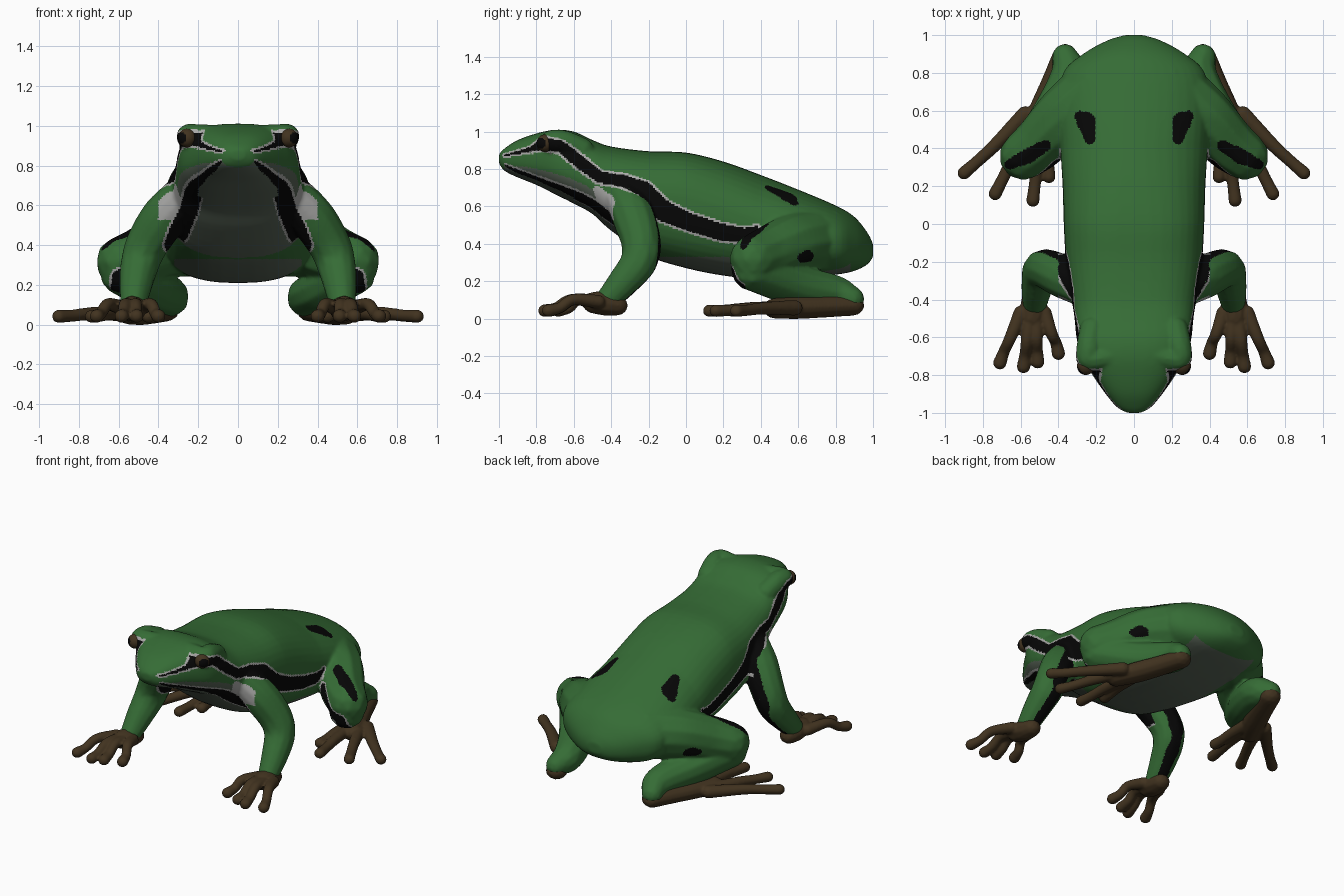
import bpy, bmesh, math
from mathutils import Vector, Matrix

if "Cube" in bpy.data.objects:
    bpy.data.objects.remove(bpy.data.objects["Cube"])


def material(name, rgb):
    m = bpy.data.materials.new(name)
    m.diffuse_color = (*rgb, 1)
    m.use_nodes = True
    m.node_tree.nodes["Principled BSDF"].inputs["Base Color"].default_value = m.diffuse_color
    return m


GREEN = material("leaf green", (0.036, 0.15, 0.036))
BLACK = material("black marking", (0.002, 0.002, 0.002))
WHITE = material("pale outline", (0.40, 0.40, 0.39))
BELLY = material("grey belly", (0.095, 0.125, 0.092))
BROWN = material("brown foot", (0.054, 0.033, 0.014))


def spline(rows, steps):
    """Catmull-Rom interpolation through rows of any length."""
    rows = [Vector(r) for r in rows]
    pts = [rows[0] * 2 - rows[1]] + rows + [rows[-1] * 2 - rows[-2]]
    out = []
    for i in range(1, len(pts) - 2):
        a, b, c, d = pts[i - 1:i + 3]
        for k in range(steps):
            t = k / steps
            out.append(0.5 * (2 * b + (c - a) * t + (2 * a - 5 * b + 4 * c - d) * t * t
                              + (3 * b - a - 3 * c + d) * t ** 3))
    return out + [rows[-1]]


def limb(bm, rows, side, flat=1.0, steps=10):
    """Chain of balls (x, y, z, radius), fused later by the voxel remesh."""
    for x, y, z, r in spline(rows, steps):
        m = Matrix.Translation((x * side, y, z)) @ Matrix.Diagonal((r, r, r * flat, 1))
        bmesh.ops.create_icosphere(bm, subdivisions=2, radius=1, matrix=m)


def fuse(bm, name, voxel, smooth, mats):
    """Voxel-fuse overlapping shapes into one smooth skin."""
    me = bpy.data.meshes.new(name)
    bm.to_mesh(me)
    bm.free()
    ob = bpy.data.objects.new(name, me)
    bpy.context.collection.objects.link(ob)
    rm = ob.modifiers.new("fuse", 'REMESH')
    rm.mode, rm.voxel_size = 'VOXEL', voxel
    sm = ob.modifiers.new("soften", 'SMOOTH')
    sm.factor, sm.iterations = 0.5, smooth
    dg = bpy.context.evaluated_depsgraph_get()
    new = bpy.data.meshes.new_from_object(ob.evaluated_get(dg))
    ob.modifiers.clear()
    ob.data = new
    new.materials.clear()
    for m in mats:
        new.materials.append(m)
    for p in new.polygons:
        p.use_smooth = True
        p.material_index = 0
    return ob


# torso and head: rows of y, top z, bottom z, half width; rounder towards the rump
TORSO = [(-1.0, .88, .83, .035), (-.97, .91, .79, .09), (-.9, .955, .755, .15),
         (-.8, .99, .715, .22), (-.7, 1.01, .665, .28), (-.6, 1.0, .615, .305),
         (-.5, .955, .56, .315), (-.4, .92, .47, .33), (-.2, .895, .335, .36),
         (0, .888, .27, .372), (.2, .84, .23, .378), (.4, .768, .21, .39),
         (.6, .69, .215, .40), (.8, .605, .235, .375), (.9, .545, .255, .27),
         (.97, .46, .29, .145), (1.0, .40, .33, .05)]
bm = bmesh.new()
rings, N = [], 40
for y, top, bot, w in spline(TORSO, 4):
    ring = []
    for k in range(N):
        a = 2 * math.pi * k / N
        c, s = math.cos(a), math.sin(a)
        round_top = 2.6 - .6 * max(0, min(1, y / .4))
        e = 2 / (round_top if s > 0 else 2.5)
        ring.append(bm.verts.new((w * math.copysign(abs(c) ** e, c), y, (top + bot) / 2
                                  + (top - bot) / 2 * math.copysign(abs(s) ** e, s))))
    rings.append(ring)
for r0, r1 in zip(rings, rings[1:]):
    for k in range(N):
        bm.faces.new((r0[k], r0[(k + 1) % N], r1[(k + 1) % N], r1[k]))
bm.faces.new(rings[0])
bm.faces.new(rings[-1])
bmesh.ops.recalc_face_normals(bm, faces=bm.faces)

# brows, arms, thighs and shanks
for s in (1, -1):
    limb(bm, [(.12, -.70, .942, .065), (.235, -.715, .945, .065), (.238, -.65, .94, .068),
              (.22, -.56, .90, .07)], s)
    limb(bm, [(.27, -.33, .65, .11), (.37, -.28, .54, .118), (.46, -.24, .40, .108),
              (.495, -.255, .30, .1), (.515, -.34, .19, .084), (.525, -.42, .1, .066)], s)
    limb(bm, [(.18, .72, .42, .18), (.36, .575, .40, .165), (.50, .43, .345, .145),
              (.585, .36, .318, .13)], s)
    limb(bm, [(.58, .355, .26, .115), (.43, .58, .18, .115), (.345, .78, .14, .1),
              (.365, .885, .105, .07)], s)
skin = fuse(bm, "body_and_legs", 0.0095, 8, [GREEN, BLACK, WHITE, BELLY])


def gap(u, v, path):
    """Distance from (u, v) to the edge of a brush stroke of (u, v, radius)."""
    best = 9
    for (a, b, r), (c, d, q) in zip(path, path[1:]):
        du, dv = c - a, d - b
        t = max(0, min(1, ((u - a) * du + (v - b) * dv) / (du * du + dv * dv)))
        best = min(best, math.hypot(u - a - t * du, v - b - t * dv) - r - t * (q - r))
    return best


FLANK = [(-.97, .872, .004), (-.83, .905, .012), (-.76, .935, .035), (-.67, .92, .03),
         (-.57, .84, .034), (-.46, .755, .03), (-.33, .735, .032), (-.22, .69, .042),
         (-.12, .575, .055), (.02, .515, .047), (.18, .465, .045), (.31, .445, .038),
         (.38, .49, .008)]
JAW = [(-.99, .825, .006), (-.9, .785, .012), (-.75, .722, .018), (-.6, .655, .03),
       (-.47, .575, .035)]
CHEST = [(.2, .74, .035), (.225, .66, .045), (.245, .58, .045), (.30, .46, .05),
         (.33, .40, .04)]


def skin_colour(c, n):
    x, y, z = abs(c.x), c.y, c.z
    out = n.x * (1 if c.x > 0 else -1)
    # markings on head, flank and chest
    if x < .40:
        g = gap(y, z, FLANK) if x > .06 and n.z < .8 else 9
        if x > min(.20, .09 + (y + .95) * .4) and n.z < .5:
            g = min(g, gap(y, z, JAW))
        if -.6 < y < -.22 and z < .72 and n.y < .3 and n.z < .3:
            g = min(g, gap(x, z, CHEST))
        if g < 0:
            return 1
        if g < .012 and x > .2 or g < .009:
            return 2
        if x > .24 and gap(y, z, [(-.475, .69, .02), (-.43, .63, .045), (-.39, .56, .035)]) < 0:
            return 2
    # rear of the upper and lower arm
    if y < -.1 and x > .34 and z < .6 and n.y > .45 and -.5 < out < .35:
        return 1
    # front of the knee
    if .2 < y < .4 and n.y < -.35 and x > .38:
        g = gap(x, z, [(.42, .38, .03), (.53, .27, .03), (.60, .24, .033), (.605, .16, .035)])
        if g < .012:
            return 1 if g < 0 else 2
    # spots on the back and thigh
    if n.z > .15 and z > .3:
        if gap(x, y, [(.285, .57, .03), (.255, .545, .05), (.235, .45, .028)]) < 0 and z > .46:
            return 1
        if gap(x, y, [(.66, .315, .026), (.57, .355, .04), (.47, .415, .03)]) < 0 and z > .36:
            return 1
    if out > .3 and x > .38 and gap(y, z, [(.62, .325, .025), (.65, .335, .032)]) < 0:
        return 1
    # throat and belly
    if y < -.2:
        if n.z < -.3 and x < .31 and -.97 < y:
            return 3
    elif y < .88 and n.z < -.5 and x < (.32 if y < .4 else .24) and z < .33:
        return 3
    return 0


for p in skin.data.polygons:
    p.material_index = skin_colour(p.center, p.normal)

# feet, with bulbous toe tips
HAND_TIPS = [(.71, -.735), (.585, -.755), (.51, -.73), (.40, -.685)]
FOOT_TIPS = [(.90, .27), (.735, .16), (.535, .125), (.45, .25)]
for s, tag in ((1, "left"), (-1, "right")):
    bm = bmesh.new()
    limb(bm, [(.525, -.37, .07, .06), (.53, -.43, .08, .072), (.535, -.49, .085, .066)], s, .9)
    for x, y in HAND_TIPS:
        bx = .535 + (x - .55) * .4
        limb(bm, [(bx, -.47, .09, .04), ((bx + x) / 2, (y - .47) / 2, .102, .033),
                  (x * .8 + bx * .2, y + .06, .058, .031), (x, y, .043, .037)], s, .95, 14)
    fuse(bm, tag + "_front_foot", 0.008, 4, [BROWN])

    bm = bmesh.new()
    limb(bm, [(.365, .885, .07, .07), (.42, .74, .065, .075), (.48, .6, .06, .078),
              (.54, .48, .055, .07)], s, .8)
    for x, y in FOOT_TIPS:
        bx = .515 + (x - .65) * .25
        limb(bm, [(bx, .58, .058, .045), ((bx + x) / 2, (y + .56) / 2, .055, .036),
                  (x * .8 + bx * .2, y * .8 + .11, .045, .033), (x, y, .042, .036)], s, .95, 18)
    fuse(bm, tag + "_hind_foot", 0.008, 4, [BROWN])

    # eye: brown ball with a dark pupil facing outward
    bm = bmesh.new()
    bmesh.ops.create_uvsphere(bm, u_segments=40, v_segments=24, radius=.047)
    look = Vector((s * .75, -.65, 0)).normalized()
    for f in bm.faces:
        f.smooth = True
        f.material_index = 1 if f.calc_center_median().normalized().dot(look) > .76 else 0
    me = bpy.data.meshes.new(tag + "_eye")
    bm.to_mesh(me)
    bm.free()
    me.materials.append(BROWN)
    me.materials.append(BLACK)
    eye = bpy.data.objects.new(tag + "_eye", me)
    eye.location = (s * .255, -.752, .938)
    bpy.context.collection.objects.link(eye)
